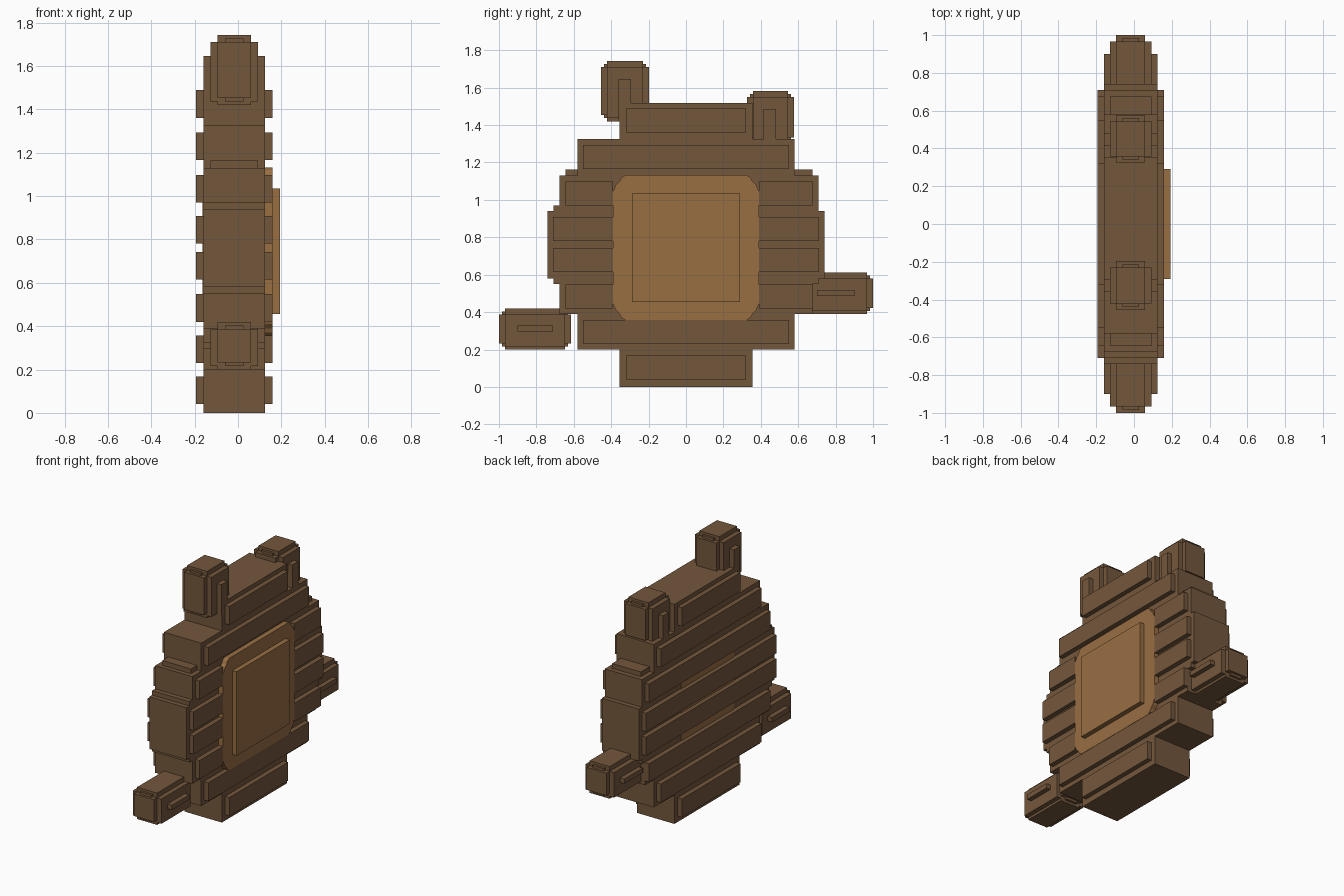
import bpy, bmesh
from mathutils import Vector

cube = bpy.data.objects.get("Cube")
if cube:
    bpy.data.objects.remove(cube, do_unlink=True)


def material(name, color):
    m = bpy.data.materials.new(name)
    m.use_nodes = True
    m.diffuse_color = (*color, 1)
    m.node_tree.nodes["Principled BSDF"].inputs["Base Color"].default_value = (*color, 1)
    return m


DARK = material("dark brown", (0.175, 0.096, 0.045))
LIGHT = material("light brown", (0.315, 0.157, 0.055))
BACK, FACE = -0.16, 0.125      # the two broad sides of the body
STEP = 0.033                   # one small relief step


def finish(name, bm, mat):
    bmesh.ops.recalc_face_normals(bm, faces=bm.faces)
    mesh = bpy.data.meshes.new(name)
    bm.to_mesh(mesh)
    bm.free()
    mesh.materials.append(mat)
    ob = bpy.data.objects.new(name, mesh)
    bpy.context.collection.objects.link(ob)
    return ob


def boxes(name, spans, mat=DARK):
    """Each span is (x0, x1, y0, y1, z0, z1)."""
    bm = bmesh.new()
    for x0, x1, y0, y1, z0, z1 in spans:
        for v in bmesh.ops.create_cube(bm, size=1)["verts"]:
            v.co = Vector(((x0 + x1) / 2 + v.co.x * (x1 - x0),
                           (y0 + y1) / 2 + v.co.y * (y1 - y0),
                           (z0 + z1) / 2 + v.co.z * (z1 - z0)))
    return finish(name, bm, mat)


def prism(name, outline, x0, x1, mat):
    bm = bmesh.new()
    face = bm.faces.new([bm.verts.new((x0, y, z)) for y, z in outline])
    ext = bmesh.ops.extrude_face_region(bm, geom=[face])["geom"]
    for g in ext:
        if isinstance(g, bmesh.types.BMVert):
            g.co.x = x1
    return finish(name, bm, mat)


# Stepped disc body: one outline, bottom to top on each side
right_side = [(.355, 0), (.355, .2), (.58, .2), (.58, .39), (.675, .39), (.675, .55),
              (.708, .55), (.708, .58), (.74, .58), (.74, .94), (.708, .94), (.708, 1.13),
              (.58, 1.13), (.58, 1.325), (.355, 1.325), (.355, 1.517)]
left_side = [(.355, 0), (.355, .2), (.58, .2), (.58, .39), (.675, .39), (.675, .55),
             (.708, .55), (.708, .58), (.74, .58), (.74, .94), (.708, .94), (.708, .97),
             (.675, .97), (.675, 1.13), (.58, 1.13), (.58, 1.325), (.355, 1.325), (.355, 1.517)]
prism("body", right_side + [(-y, z) for y, z in reversed(left_side)], BACK, FACE, DARK)
boxes("shoulder_cap", [(BACK + STEP, FACE - STEP, -.645, .675, 1.1, 1.163)])

# Raised planks on both broad sides, split around the panel on the face side
planks = [(.04, .32), (.23, .55), (.42, .645), (.615, .71),
          (.78, .71), (.97, .645), (1.165, .55), (1.36, .32)]
back, face = [], []
for i, (z, w) in enumerate(planks):
    top = z + .128
    right = w + STEP if i in (2, 5) else w
    back.append((BACK - STEP, BACK, -w, right, z, top))
    if 2 <= i <= 5:
        face += [(FACE, FACE + STEP, -w, -.39, z, top), (FACE, FACE + STEP, .39, right, z, top)]
    else:
        face.append((FACE, FACE + STEP, -w, w, z, top))
boxes("back_planks", back)
boxes("face_planks", face)

# Central panel with rounded corners and a raised middle plate
corner = [(.39, .3), (.375, .335), (.355, .355), (.345, .375), (.325, .387)]
quarter = [(y, z) for y, z in corner]
upper = quarter + [(-y, z) for y, z in reversed(quarter)]
outline = upper + [(y, -z) for y, z in reversed(upper)]
prism("panel", [(y, z + .745) for y, z in outline], FACE - .02, FACE + STEP + .002, LIGHT)
boxes("panel_plate", [(FACE, .193, -.29, .29, .455, 1.035)], LIGHT)
boxes("back_plate", [(BACK - .004, BACK + .004, -.29, .29, .455, 1.035)], LIGHT)


# Knobs: a blocky core with stepped caps and a thin rib on each broad side
def knob(name, y0, y1, z0, z1, rib):
    s = STEP
    boxes(name, [
        (BACK + s, FACE - s, y0 + s, y1 - s, z0 + s, z1 - s),
        (BACK + 2 * s, FACE - 2 * s, y0, y1, z0 + s, z1 - s),
        (BACK + 2 * s, FACE - 2 * s, y0 + s, y1 - s, z0, z1),
        (BACK + s, FACE - s, y0 + s, y1 - s, z0 + s / 2, z1 - s),
        (BACK + 3 * s, FACE - 3 * s, y0 + s / 2, y1 - s / 2, z0 + s / 2, z1 - s / 2),
        (BACK, FACE, *rib),
    ])


knob("front_arm", -1, -.615, .2, .42, (-.9, -.71, .295, .328))
knob("rear_arm", .64, 1, .39, .612, (.7, .9, .485, .518))
knob("front_horn", -.455, -.197, 1.42, 1.743, (-.36, -.295, 1.42, 1.645))
knob("rear_horn", .325, .578, 1.3, 1.582, (.415, .48, 1.32, 1.485))
